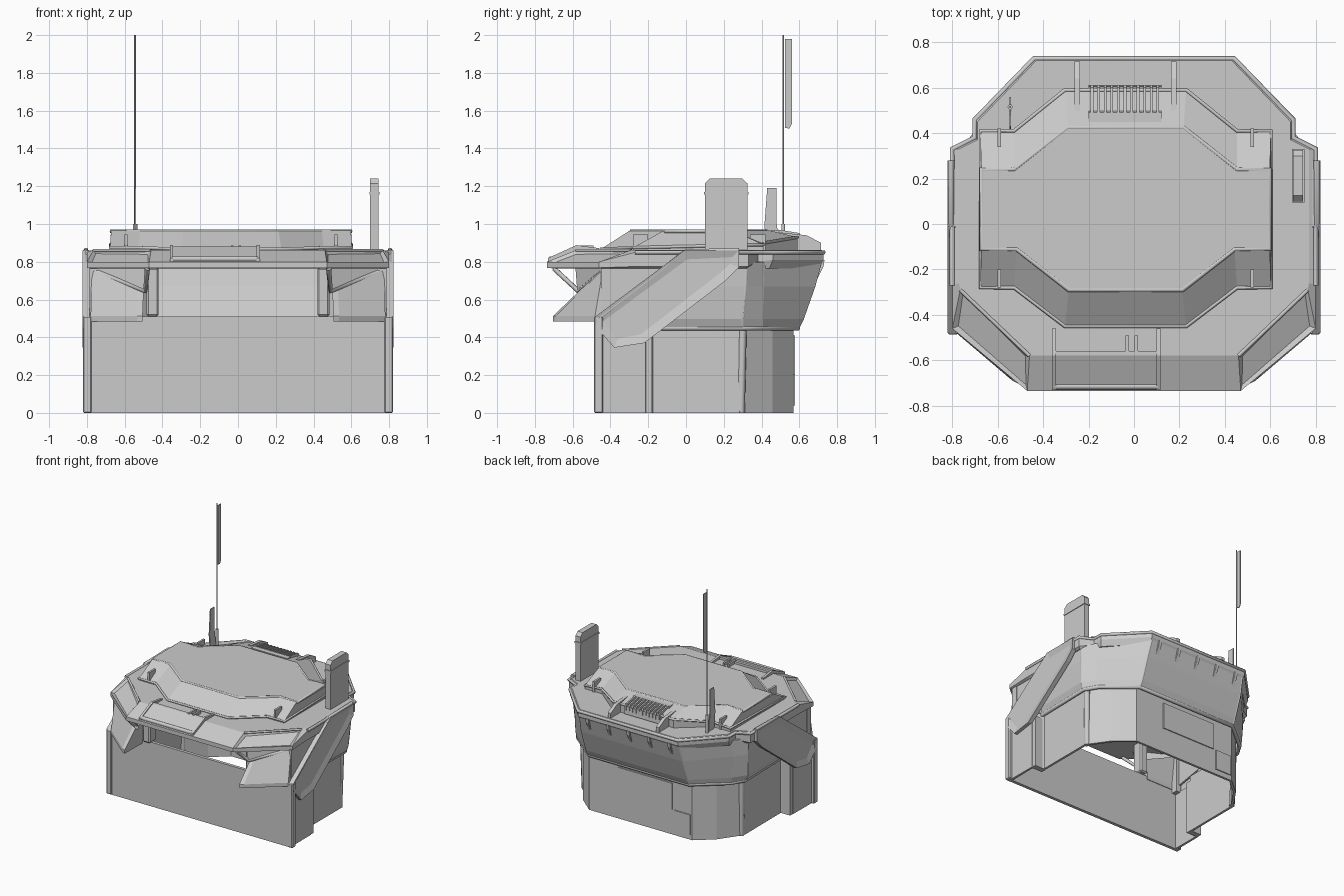
import bpy, bmesh, math
from mathutils import Vector

if "Cube" in bpy.data.objects:
    bpy.data.objects.remove(bpy.data.objects["Cube"])


def finish(name, bm, mirror=False, solid=0, bevel=0):
    bmesh.ops.recalc_face_normals(bm, faces=bm.faces)
    me = bpy.data.meshes.new(name)
    bm.to_mesh(me)
    bm.free()
    ob = bpy.data.objects.new(name, me)
    bpy.context.collection.objects.link(ob)
    if bevel:
        m = ob.modifiers.new("bevel", 'BEVEL')
        m.width, m.segments = bevel, 1
    if solid:
        m = ob.modifiers.new("solid", 'SOLIDIFY')
        m.thickness, m.offset = solid, 0
    if mirror:
        ob.modifiers.new("mirror", 'MIRROR')
    return ob


def both(half, cx=0):
    """Complete a right-hand half outline with its left-hand reflection."""
    return ([Vector((cx + x, y, z)) for x, y, z in half] +
            [Vector((cx - x, y, z)) for x, y, z in reversed(half)])


def at(pts, z):
    return [(x, y, z) for x, y in pts]


def loft(rows, closed=True):
    bm = bmesh.new()
    vs = [[bm.verts.new(p) for p in r] for r in rows]
    n = len(rows[0])
    for a, b in zip(vs, vs[1:]):
        for i in range(n if closed else n - 1):
            j = (i + 1) % n
            bm.faces.new((a[i], a[j], b[j], b[i]))
    if closed:
        bm.faces.new(vs[0][::-1])
        bm.faces.new(vs[-1])
    bmesh.ops.recalc_face_normals(bm, faces=bm.faces)
    return bm


def box(name, x, y, z, mirror=False, bevel=0):
    c = [(x[0], y[0]), (x[1], y[0]), (x[1], y[1]), (x[0], y[1])]
    return finish(name, loft([at(c, z[0]), at(c, z[1])]), mirror, bevel=bevel)


def prism(name, yz, x0, x1, mirror=False, inset=0):
    """Side profile in y-z, extruded along x, optionally with recessed sides."""
    bm = loft([[(x, y, z) for y, z in yz] for x in (x0, x1)])
    if inset:
        for f in [f for f in bm.faces if abs(f.normal.x) > .9]:
            bmesh.ops.inset_region(bm, faces=[f], thickness=inset, depth=-.013)
    return finish(name, bm, mirror)


def trim(name, pts, r=.011, cyclic=True, mirror=False):
    cu = bpy.data.curves.new(name, 'CURVE')
    cu.dimensions, cu.bevel_depth, cu.bevel_resolution = '3D', r, 1
    cu.use_fill_caps = True
    sp = cu.splines.new('POLY')
    sp.points.add(len(pts) - 1)
    for q, p in zip(sp.points, pts):
        q.co = (*p, 1)
    sp.use_cyclic_u = cyclic
    ob = bpy.data.objects.new(name, cu)
    bpy.context.collection.objects.link(ob)
    if mirror:
        ob.modifiers.new("mirror", 'MIRROR')
    return ob


# Lower hull: open floor, flat front wall, faceted rear
hull = [(.785, -.45), (.785, -.22), (.70, -.18), (.70, .28), (.58, .45), (.45, .56)]
finish("lower_hull", loft([both(at(hull, z)) for z in (0, .46)], False), solid=.02)
box("front_wall", (-.79, .79), (-.48, -.455), (0, .51))
box("front_pillar", (.775, .82), (-.487, -.44), (0, .51), True, .006)
box("side_wall_post", (.69, .79), (-.225, -.18), (0, .42), True)
trim("hull_corner_post", [(.69, .29, 0), (.70, .30, .45)], .022, False, True)
box("rear_wall_panel", (-.28, .20), (.56, .577), (.2, .41))
box("rear_small_panel", (-.44, -.30), (.56, .577), (.04, .2))

# Flared upper shell above the hull
rows = [
    at([(.72, -.2), (.73, .3), (.67, .40), (.44, .59)], .45),
    at([(.74, -.15), (.75, .3), (.68, .40), (.44, .615)], .50),
    at([(.765, -.05), (.76, .315), (.685, .405), (.44, .675)], .67),
    at([(.77, .05), (.765, .32), (.685, .41), (.43, .71)], .80)]
finish("flared_shell", loft([both(r) for r in rows], False), solid=.02)
for k, r in ((0, .016), (2, .009)):
    trim("shell_band", both(rows[k]), r, False)
for i in (1, 2, 3):
    trim("shell_seam", [r[i] for r in rows], .011, False, True)
for x in (-.36, -.18, 0, .18, .36):
    prism("shell_rib", [(.67, .66), (.70, .80), (.733, .81), (.728, .775)], x - .012, x + .012)

# Roof slab with a sloping front visor
outer = [(.47, -.735), (.80, -.46), (.80, -.27), (.80, .33), (.70, .38), (.70, .46), (.44, .728)]
under = [(x * .98, y * .96) for x, y in outer]
inner = [(.46, -.58), (.765, -.29), (.77, -.26), (.77, .33), (.69, .37), (.69, .45), (.43, .72)]
low = (.768, .768, .775, .775, .80, .81, .81)
high = (.80, .80, .85, .85, .85, .85, .85)
bm = loft([both(at(under, .765)),
           both([(*p, z) for p, z in zip(outer, low)]),
           both([(*p, z) for p, z in zip(outer, high)]),
           both(at(inner, .862))])
visor = [f for f in bm.faces if f.calc_center_median().y < -.4 and .2 < f.normal.z < .97
         and f.calc_area() > .01 and abs(f.calc_center_median().x) > .3]
bmesh.ops.inset_individual(bm, faces=visor, thickness=.025, depth=-.015)
finish("roof_slab", bm)
rim = both([(*p, z) for p, z in zip(outer, high)])
trim("roof_rim", rim[2:-2], .012, False)
trim("visor_rim", at(inner[:2], .86), .009, False, True)

# Diagonal side buttresses with recessed panels
prism("side_buttress",
      [(-.48, .46), (-.48, .51), (-.01, .86), (.28, .86), (.28, .77), (.21, .70), (-.22, .37), (-.38, .345)],
      .785, .822, True, .05)
trim("buttress_edge", [(.805, -.475, .49), (.805, 0, .855), (.805, .28, .86)], .014, False, True)
prism("side_window", [(-.44, .50), (-.44, .77), (.05, .77), (.05, .70), (-.15, .55)],
      .765, .78, True)

# Front corner bays: ledge, sloping body, window panel, hanging brace, opening jamb
ledge = [(.505, -.705), (.535, -.69), (.78, -.482), (.78, -.45), (.505, -.45)]
finish("corner_ledge", loft([at(ledge, .483), at(ledge, .512)]), True)
tops = [(.50, -.57, .64), (.53, -.56, .65), (.775, -.44, .76), (.775, -.42, .76), (.50, -.45, .65)]
finish("corner_bay", loft([at(ledge, .512), tops]), True)
finish("corner_window", loft([[(.49, -.57, .64), (.775, -.43, .75)],
                              [(.48, -.58, .77), (.775, -.42, .77)]], False), True, solid=.012)
trim("corner_brace", [(.48, -.70, .765), (.49, -.57, .645), (.77, -.43, .755)], .014, False, True)
box("opening_jamb", (.42, .485), (-.51, -.42), (.51, .77), True, .01)
box("corner_post", (.74, .785), (-.45, -.40), (.45, .78), True)

# Raised roof cap, slightly off centre
CX = -.037
base = [(.267, -.45), (.49, -.28), (.64, -.28), (.64, .41), (.49, .41), (.267, .59)]
mid = [(*p, z) for p, z in zip(base, (.868, .875, .875, .89, .90, .93))]
top = [(.25, -.29), (.48, -.11), (.635, -.11), (.635, .24), (.49, .24), (.255, .425)]
finish("roof_cap", loft([both(at(base, .855), CX), both(mid, CX), both(at(top, .97), CX)]))
trim("cap_top_trim", both(at(top, .962), CX), .011)
trim("cap_base_trim", both(mid, CX), .009)
for x in (-.593, .52):
    for y in (-.28, .34):
        box("cap_peg", (x - .008, x + .008), (y, y + .08), (.86, .945))

# Rear vent with slats, flanked by two rails
prism("vent_frame", [(.45, .90), (.45, .967), (.49, .967), (.50, .948), (.605, .93), (.61, .87)],
      -.20, .12)
for i in range(11):
    x = -.185 + i * .029
    prism("vent_slat", [(.49, .93), (.49, .97), (.60, .952), (.612, .935), (.612, .90)],
          x - .006, x + .006)
for x in (-.25, .175):
    prism("rear_rail", [(.50, .93), (.50, .955), (.64, .94), (.715, .90), (.715, .855), (.60, .855)],
          x - .013, x + .013)

# Front visor housing and fittings
prism("visor_housing", [(-.725, .79), (-.725, .815), (-.58, .88), (-.56, .88), (-.56, .82)], -.35, .105)
trim("housing_bar", [(-.35, -.715, .815), (.105, -.715, .815)], .014, False)
for x in (-.352, .107):
    prism("housing_end", [(-.73, .785), (-.73, .82), (-.58, .888), (-.46, .872), (-.46, .855)],
          x - .009, x + .009)
for x in (-.03, .01):
    box("visor_peg", (x - .007, x + .007), (-.58, -.49), (.855, .885))

# Tall fin on the right side
prism("side_fin", [(.10, .85), (.10, 1.215), (.125, 1.24), (.30, 1.24), (.325, 1.215), (.325, .85)],
      .70, .745)
box("fin_band", (.695, .75), (.095, .33), (1.155, 1.17))

# Whip antenna with flag and a small blade
AX = -.545
trim("antenna_mast", [(AX, .515, .85), (AX, .515, 2.0)], .0045, False)
trim("antenna_base", [(AX, .515, .85), (AX, .515, 1.0)], .012, False)
prism("antenna_flag", [(.523, 1.51), (.523, 1.98), (.56, 1.98), (.56, 1.53), (.548, 1.505)],
      AX - .003, AX + .003)
prism("antenna_blade", [(.43, .86), (.415, .99), (.43, 1.19), (.48, 1.19), (.48, 1.0), (.50, .86)],
      AX - .004, AX + .004)
